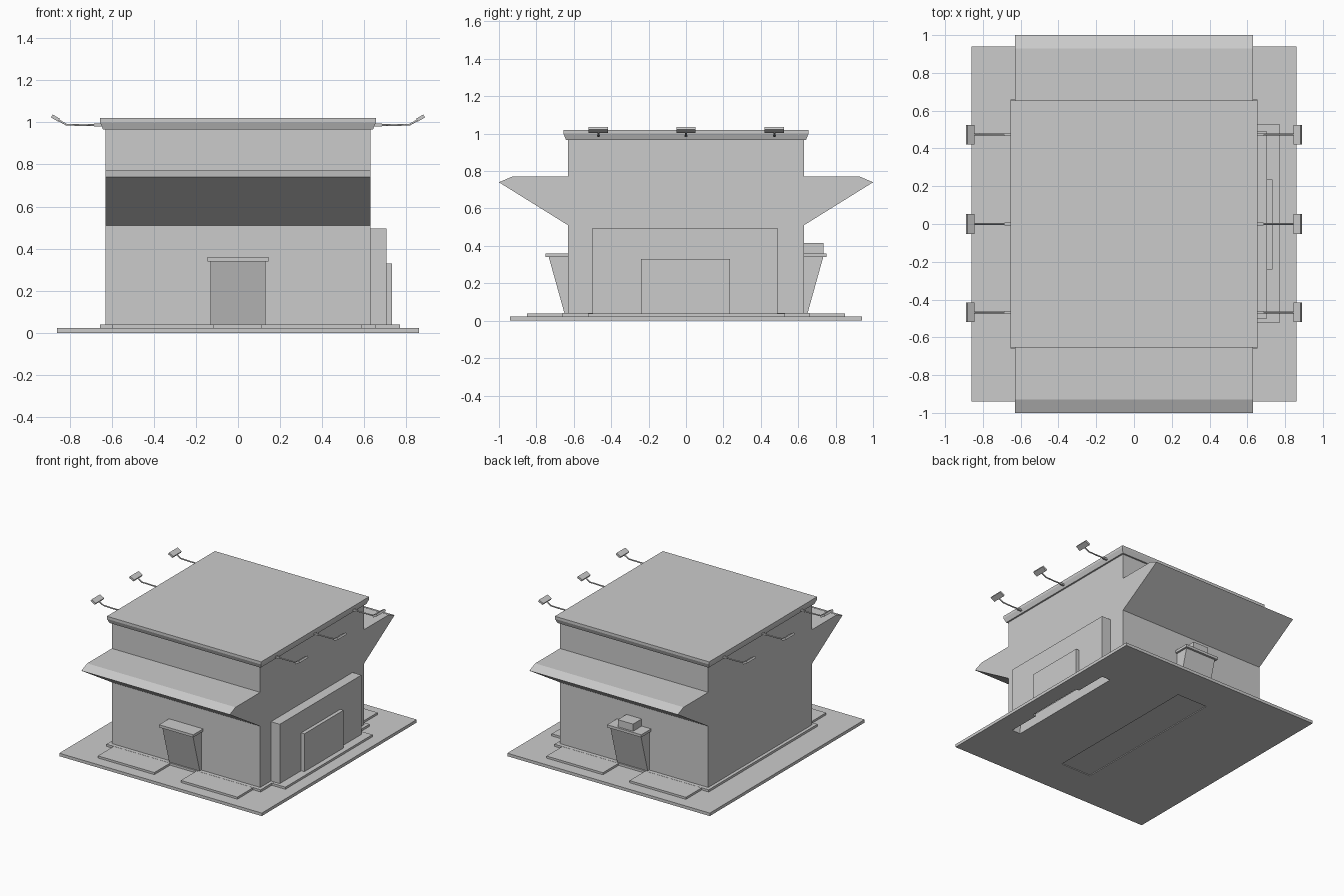
import bpy, bmesh, math
from mathutils import Vector

if "Cube" in bpy.data.objects:
    bpy.data.objects.remove(bpy.data.objects["Cube"])


def make(name, verts, faces):
    me = bpy.data.meshes.new(name)
    me.from_pydata(verts, [], faces)
    bm = bmesh.new()
    bm.from_mesh(me)
    bmesh.ops.recalc_face_normals(bm, faces=bm.faces)
    bm.to_mesh(me)
    bm.free()
    ob = bpy.data.objects.new(name, me)
    bpy.context.collection.objects.link(ob)
    return ob


def prism(name, profile, x0, x1):
    """Extrude a closed (y, z) profile along x."""
    n = len(profile)
    verts = [(x, y, z) for x in (x0, x1) for y, z in profile]
    faces = [tuple(range(n)), tuple(range(n, 2 * n))]
    faces += [(i, (i + 1) % n, n + (i + 1) % n, n + i) for i in range(n)]
    return make(name, verts, faces)


def box(name, x0, x1, y0, y1, z0, z1):
    return prism(name, [(y0, z0), (y1, z0), (y1, z1), (y0, z1)], x0, x1)


def open_bottom(ob):
    bm = bmesh.new()
    bm.from_mesh(ob.data)
    down = [f for f in bm.faces if f.normal.z < -0.9]
    bmesh.ops.delete(bm, geom=down, context='FACES')
    bm.to_mesh(ob.data)
    bm.free()


def cut(ob, cutter):
    m = ob.modifiers.new("cut", 'BOOLEAN')
    m.operation = 'DIFFERENCE'
    m.object = cutter
    m.solver = 'EXACT'
    cutter.hide_render = True
    cutter.hide_viewport = True


# Ground slab, plinth and side pad
base = box("base_slab", -.86, .86, -.94, .94, 0, .023)
plinth = box("plinth", -.655, .655, -.66, .66, .022, .04)
side_pad = box("side_pad", .64, .77, -.525, .53, .022, .0395)

# Main building
box("building_body", -.63, .63, -.63, .63, .03, .985)

# Flared roof cap made of stacked square rings
rings = [(.642, .967), (.655, 1.0), (.655, 1.02)]
verts = [(sx * h, sy * h, z) for h, z in rings
         for sx, sy in ((-1, -1), (1, -1), (1, 1), (-1, 1))]
faces = [(0, 1, 2, 3), (8, 9, 10, 11)]
faces += [(4 * r + i, 4 * r + (i + 1) % 4, 4 * r + 4 + (i + 1) % 4, 4 * r + 4 + i)
          for r in range(2) for i in range(4)]
make("roof_cap", verts, faces)

# Awning, doorway, hood and paving on both the front and the back
for s, side in ((-1, "front"), (1, "back")):
    prism(side + "_awning", [(s * .62, .504), (s * .63, .51), (s * 1.0, .74),
                             (s * .93, .77), (s * .62, .77)], -.63, .63)
    prism(side + "_doorway", [(s * .62, .04), (s * .65, .04), (s * .735, .345),
                              (s * .62, .345)], -.13, .13)
    box(side + "_door_hood", -.145, .145, s * .62, s * .75, .34, .36)
    for k, (x0, x1) in enumerate(((-.595, -.115), (.11, .59))):
        box(f"{side}_paving_{k}", x0, x1, s * .64, s * .85, .022, .039)
box("back_hood_box", -.065, .065, .62, .735, .355, .415)

# Side shutter: hollow raised frame and panel, open underneath
frame = box("shutter_frame", .625, .705, -.5, .49, .022, .495)
panel = box("shutter_panel", .70, .732, -.24, .235, .022, .33)
for ob in (frame, panel):
    open_bottom(ob)

# Openings in the floor under the shutter, and a shallow groove below
cut_a = box("cutter_frame", .632, .705, -.5, .49, -.05, .08)
cut_b = box("cutter_panel", .69, .732, -.24, .235, -.05, .08)
cut_c = box("cutter_groove", -.13, .13, -.64, .64, -.05, .006)
for ob in (base, plinth, side_pad):
    cut(ob, cut_a)
for ob in (base, side_pad):
    cut(ob, cut_b)
cut(base, cut_c)


# Roof lamps: bent arm with a tilted head, three per side
def lamp(name, s, y):
    cu = bpy.data.curves.new(name + "_arm", 'CURVE')
    cu.dimensions = '3D'
    cu.bevel_depth = .005
    cu.bevel_resolution = 1
    cu.use_fill_caps = True
    pts = [(.64, .988), (.74, .987), (.815, .989), (.86, 1.014)]
    sp = cu.splines.new('POLY')
    sp.points.add(len(pts) - 1)
    for p, (x, z) in zip(sp.points, pts):
        p.co = (s * x, y, z, 1)
    bpy.context.collection.objects.link(bpy.data.objects.new(name + "_arm", cu))
    box(name + "_socket", s * .64, s * .685, y - .007, y + .007, .981, .994)
    head = box(name + "_head", -.02, .02, -.052, .052, -.008, .008)
    head.location = Vector((s * .867, y, 1.02))
    head.rotation_euler = (0, -s * math.radians(30), 0)


for s, side in ((-1, "left"), (1, "right")):
    for i, y in enumerate((-.468, 0, .473)):
        lamp(f"{side}_lamp_{i}", s, y)
